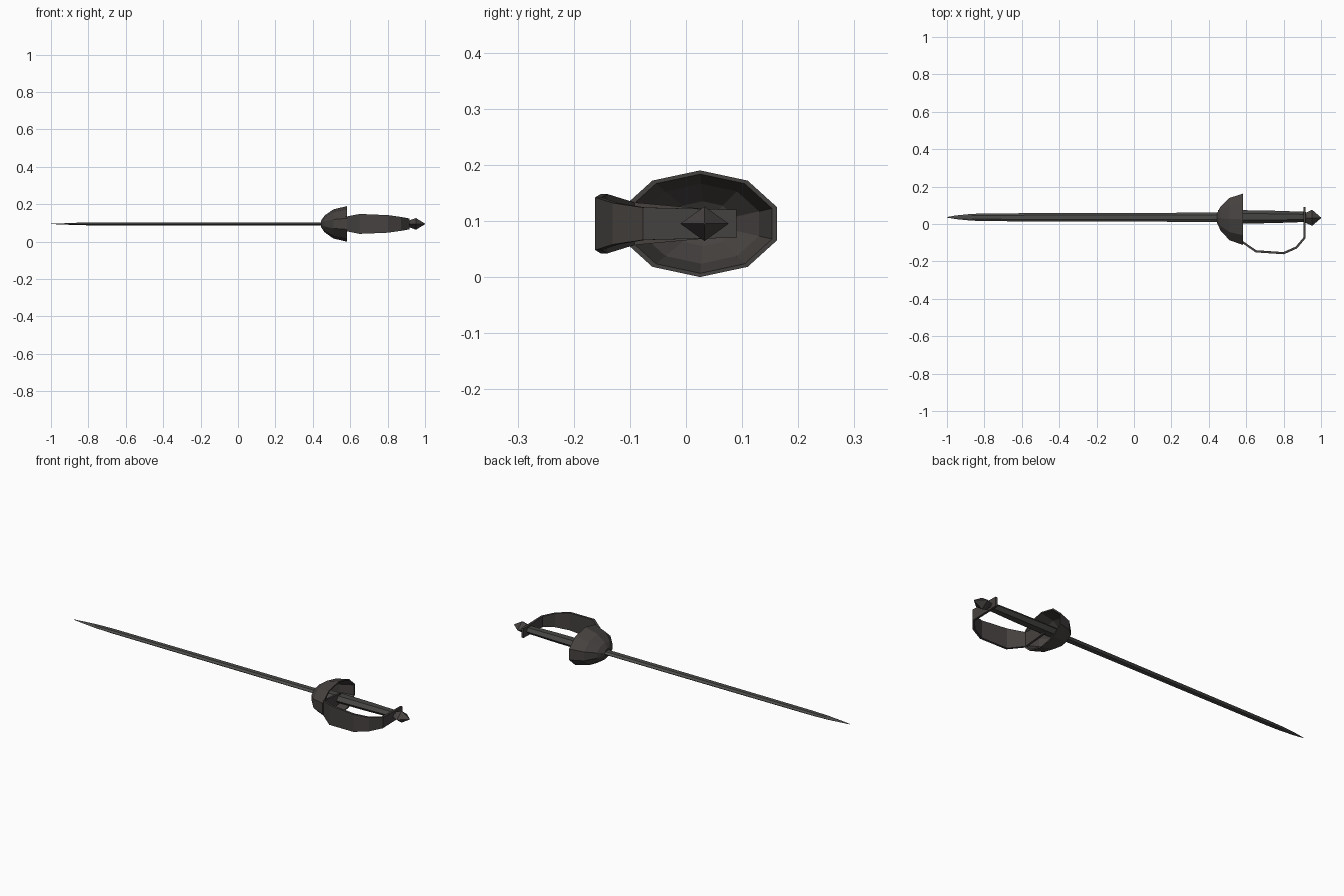
import bpy, bmesh, math
from mathutils import Vector

if "Cube" in bpy.data.objects:
    bpy.data.objects.remove(bpy.data.objects["Cube"])

CZ = 0.095   # height of the sword's axis
CY = 0.036   # sideways position of the blade and grip


def material(name, rgb):
    m = bpy.data.materials.new(name)
    m.diffuse_color = (*rgb, 1)
    m.use_nodes = True
    m.node_tree.nodes["Principled BSDF"].inputs["Base Color"].default_value = m.diffuse_color
    return m


steel = material("blade steel", (0.072, 0.072, 0.069))
bronze = material("dark guard metal", (0.060, 0.054, 0.051))
leather = material("grip grey", (0.060, 0.059, 0.056))


def loft(name, rings, mat):
    """Skin a list of equal-length point rings and cap both ends."""
    bm = bmesh.new()
    vs = [[bm.verts.new(p) for p in r] for r in rings]
    n = len(vs[0])
    for a, b in zip(vs, vs[1:]):
        for i in range(n):
            j = (i + 1) % n
            bm.faces.new((a[i], a[j], b[j], b[i]))
    bm.faces.new(vs[0])
    bm.faces.new(vs[-1])
    bmesh.ops.remove_doubles(bm, verts=bm.verts, dist=1e-5)
    bmesh.ops.recalc_face_normals(bm, faces=bm.faces)
    me = bpy.data.meshes.new(name)
    bm.to_mesh(me)
    bm.free()
    me.materials.append(mat)
    ob = bpy.data.objects.new(name, me)
    bpy.context.collection.objects.link(ob)
    return ob


def ring(x, cy, ry, rz, n, start=0.0):
    return [(x, cy + ry * math.cos(start + 2 * math.pi * i / n),
             CZ + rz * math.sin(start + 2 * math.pi * i / n)) for i in range(n)]


# Blade: flattened six-sided section, tapering to the tip
blade = [(-1.0, 0.0015, 0.001), (-0.95, 0.010, 0.003), (-0.87, 0.018, 0.007),
         (-0.78, 0.021, 0.009), (-0.1, 0.023, 0.010), (0.47, 0.025, 0.010)]
loft("blade", [ring(x, CY, ry, rz, 6) for x, ry, rz in blade], steel)

# Cup guard: ten-sided half-ellipsoid shell, outside then back down the inside
cup = [(0.445, 0.20), (0.463, 0.47), (0.51, 0.82), (0.583, 1.0),
       (0.583, 0.93), (0.515, 0.75), (0.475, 0.42), (0.46, 0.15)]
loft("cup_guard", [ring(x, 0.033 - 0.008 * s, 0.1445 * s, 0.095 * s, 10, math.pi / 2)
                   for x, s in cup], bronze)

# Grip: slim six-sided handle
grip = [(0.45, 0.036, 0.022), (0.58, 0.036, 0.022), (0.75, 0.033, 0.021), (0.92, 0.027, 0.018)]
loft("grip", [ring(x, CY + 0.002, ry, rz, 6) for x, ry, rz in grip], leather)

# Knuckle guard: a bent band (x, y, half width)
path = [(0.578, 0.04, 0.026), (0.578, -0.095, 0.038), (0.652, -0.146, 0.053),
        (0.80, -0.156, 0.047), (0.868, -0.126, 0.037), (0.911, -0.075, 0.029),
        (0.911, 0.09, 0.025)]
pts = [Vector((x, y)) for x, y, w in path]
rings = []
for i, (x, y, w) in enumerate(path):
    dirs = []
    if i > 0:
        dirs.append((pts[i] - pts[i - 1]).normalized())
    if i < len(pts) - 1:
        dirs.append((pts[i + 1] - pts[i]).normalized())
    d = sum(dirs, Vector((0, 0))).normalized()
    o = Vector((d.y, -d.x)) * 0.006
    rings.append([(x + o.x, y + o.y, CZ - w), (x + o.x, y + o.y, CZ + w),
                  (x - o.x, y - o.y, CZ + w), (x - o.x, y - o.y, CZ - w)])
loft("knuckle_guard", rings, bronze)

# Pommel: four-sided pointed stud
pommel = [(0.905, 0.020, 0.015), (0.952, 0.043, 0.031), (1.0, 0.002, 0.0015)]
loft("pommel", [ring(x, CY - 0.003, ry, rz, 4) for x, ry, rz in pommel], bronze)
